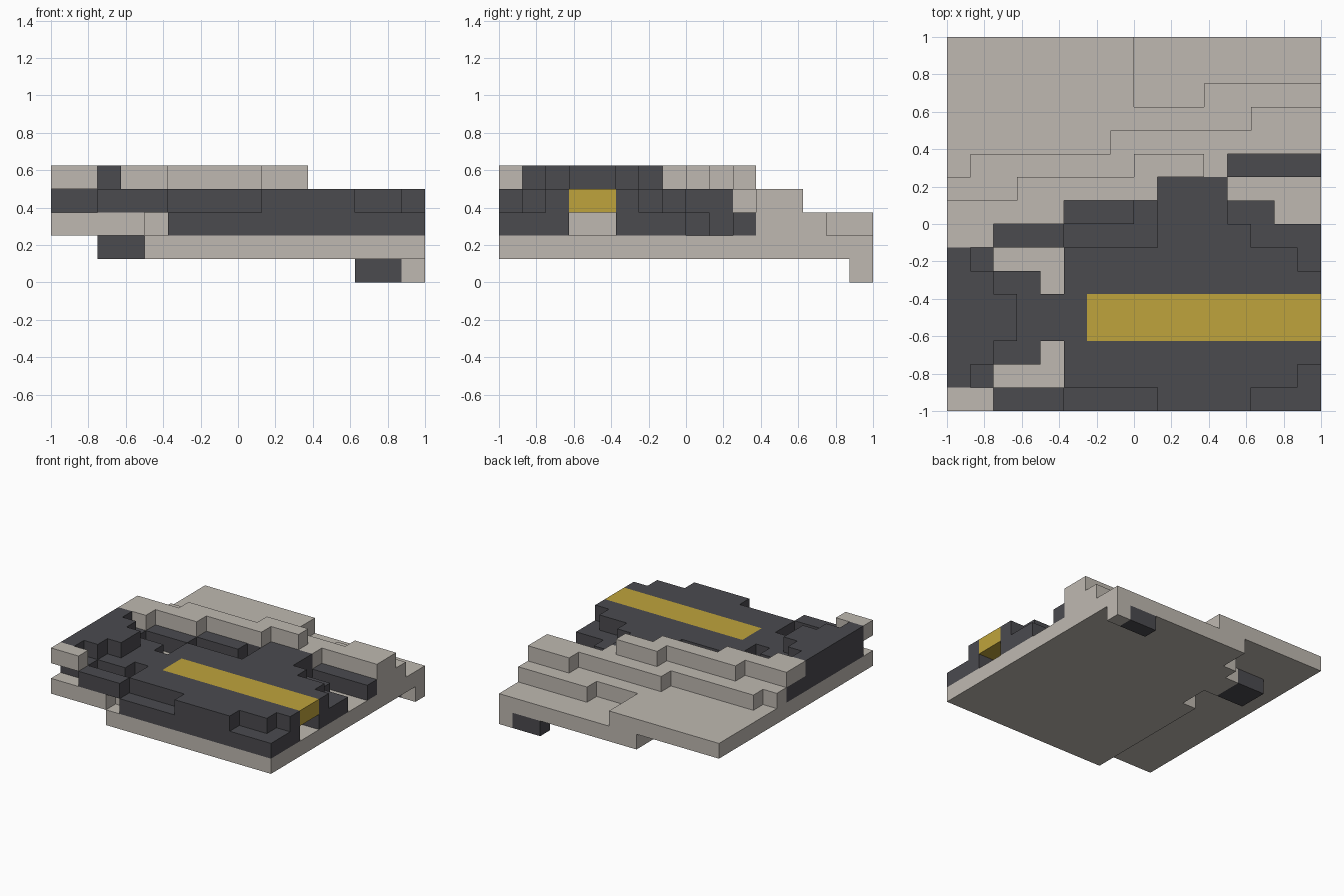
import bpy
import bmesh
from mathutils import Vector

default_cube = bpy.data.objects.get("Cube")
if default_cube:
    bpy.data.objects.remove(default_cube, do_unlink=True)

CELL = 0.125  # edge of one grid cell
SIZE = 16     # cells along each side
owner = {}    # part that fills each cell


def make_material(name, *rgb):
    colour = (*rgb, 1)
    mat = bpy.data.materials.new(name)
    mat.use_nodes = True
    mat.diffuse_color = colour
    mat.node_tree.nodes["Principled BSDF"].inputs["Base Color"].default_value = colour
    return mat


def fill_box(part, layer, x_range, y_range):
    for x in range(*x_range):
        for y in range(*y_range):
            owner[x, y, layer] = part


def fill_pair(part, layer, x_range, y_range):
    """Fill a box and its mirror image across the gold strip's centre line."""
    fill_box(part, layer, x_range, y_range)
    fill_box(part, layer, x_range, [8 - y for y in reversed(y_range)])


def fill_steps(part, layer, x_range, front, back):
    """Fill between two stepped edges, each given as {x where it starts: y}."""
    for x in range(*x_range):
        start, end = (edge[max(k for k in edge if k <= x)] for edge in (front, back))
        fill_box(part, layer, (x, x + 1), (start, end))


def build_part(part, mat):
    """Skin the exposed sides of a part's cells and merge the flat faces."""
    bm = bmesh.new()
    half = Vector((0.5, 0.5, 0.5))
    for cell in [c for c, name in owner.items() if name == part]:
        for axis in range(3):
            for side in (-1, 1):
                normal = Vector()
                normal[axis] = side
                if tuple(int(c + n) for c, n in zip(cell, normal)) in owner:
                    continue
                u = Vector()
                u[(axis + 1) % 3] = 0.5
                v = normal.cross(u)
                mid = Vector(cell) + half + normal / 2
                corners = (mid - u - v, mid + u - v, mid + u + v, mid - u + v)
                bm.faces.new([bm.verts.new(p * CELL - Vector((1, 1, 0)))
                              for p in corners])
    bmesh.ops.remove_doubles(bm, verts=bm.verts[:], dist=0.001)
    bmesh.ops.dissolve_limit(bm, angle_limit=0.01, verts=bm.verts[:],
                             edges=bm.edges[:])
    mesh = bpy.data.meshes.new(part)
    bm.to_mesh(mesh)
    bm.free()
    mesh.materials.append(mat)
    bpy.context.collection.objects.link(bpy.data.objects.new(part, mesh))


# Feet at the back corner
FOOT, SLAB, LOWER, MIDDLE, TOP = range(5)
fill_box("corner_foot", FOOT, (15, SIZE), (15, SIZE))
fill_box("dark_foot", FOOT, (13, 15), (15, SIZE))

# Slab with a notched side, and the block beside it
fill_box("base_slab", SLAB, (6, SIZE), (0, SIZE))
fill_box("base_slab", SLAB, (5, 6), (0, 14))
fill_box("base_slab", SLAB, (4, 5), (0, 9))
fill_box("base_slab", SLAB, (4, 5), (11, 13))
fill_box("side_block", SLAB, (2, 4), (11, 13))

# Lower terrace wrapped around the lower deck, with a tunnel under the strip
fill_steps("lower_terrace", LOWER, (0, SIZE),
           front={0: 0, 4: 1, 5: 11}, back={0: SIZE, 8: 13, 11: 14})
fill_box("lower_deck", LOWER, (5, SIZE), (0, 3))
fill_steps("lower_deck", LOWER, (5, SIZE),
           front={5: 5}, back={5: 11, 12: 9, 14: 8})
fill_box("lower_deck", LOWER, (12, SIZE), (10, 11))

# Middle and top terraces share one stepped edge
inner_edge = {0: 7, 2: 8, 5: 9, 9: 10}
shared_edge = {0: 9, 3: 10, 8: 11, 11: 10, 12: 11}
outer_edge = {0: 10, 1: 11, 7: 12, 13: 13}
fill_steps("middle_terrace", MIDDLE, (0, SIZE), shared_edge, outer_edge)
fill_steps("terrace_footing", MIDDLE, (0, 11), inner_edge, shared_edge)
fill_steps("top_terrace", TOP, (0, 11), inner_edge, shared_edge)

# Upper deck with its tongues and bridge
fill_box("upper_deck", MIDDLE, (5, 15), (1, 7))
fill_box("upper_deck", MIDDLE, (15, SIZE), (2, 6))
fill_box("upper_deck", MIDDLE, (9, 12), (8, 10))
fill_box("upper_deck", MIDDLE, (4, 6), (3, 5))
fill_pair("upper_deck", MIDDLE, (9, 13), (0, 1))

# Rim and side bars around the open gaps
fill_box("deck_rim", MIDDLE, (0, 2), (1, 7))
fill_box("deck_rim", MIDDLE, (2, 4), (2, 6))
fill_box("deck_rim", MIDDLE, (5, 8), (8, 9))
fill_pair("deck_rim", MIDDLE, (2, 5), (0, 1))

# Inlaid strip
fill_box("gold_strip", MIDDLE, (6, SIZE), (3, 5))

# Stepped dark end and the pale corner cap
for step in (1, 2, 3):
    fill_box("dark_end", TOP, (0, step), (step, 8 - step))
fill_box("corner_cap", TOP, (0, 2), (0, 1))

stone = make_material("pale stone", 0.52, 0.485, 0.44)
slate = make_material("dark slate", 0.07, 0.069, 0.078)
gold = make_material("gold", 0.52, 0.37, 0.045)
colours = {"gold_strip": gold}
colours.update(dict.fromkeys(("dark_foot", "side_block", "lower_deck", "upper_deck",
                              "terrace_footing", "deck_rim", "dark_end"), slate))
for part in sorted(set(owner.values())):
    build_part(part, colours.get(part, stone))
